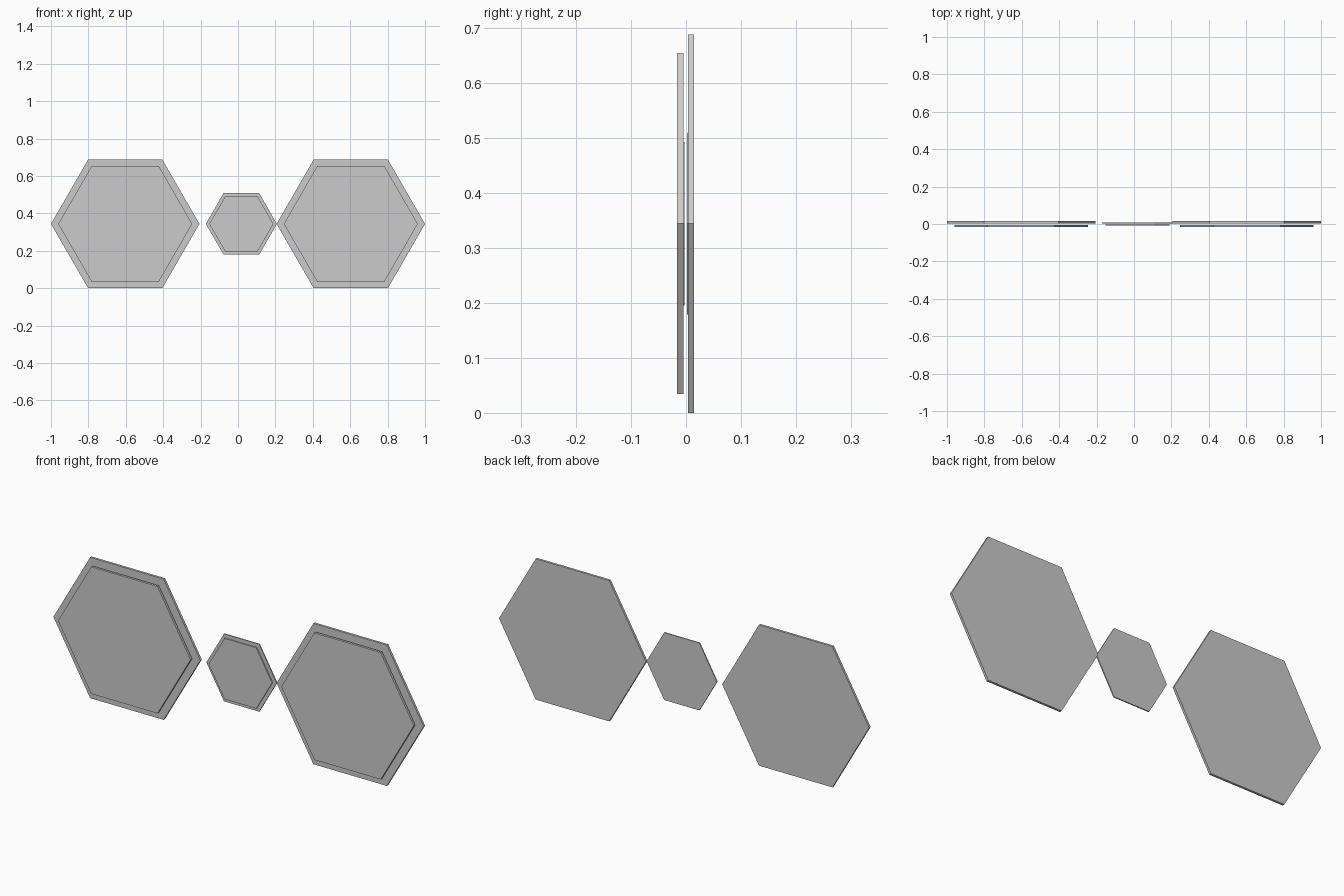
import bpy
import math

if "Cube" in bpy.data.objects:
    bpy.data.objects.remove(bpy.data.objects["Cube"])

CENTRE_Z = 0.344


def hex_plate(name, x, radius, y0, y1):
    """Flat hexagonal slab facing -y, flat edges at top and bottom."""
    bpy.ops.mesh.primitive_cylinder_add(
        vertices=6, radius=radius, depth=y1 - y0,
        location=(x, (y0 + y1) / 2, CENTRE_Z),
        rotation=(math.pi / 2, math.pi / 6 * 0, 0))
    plate = bpy.context.object
    plate.name = name
    # turn the corners so that two of them point along x
    for v in plate.data.vertices:
        a = math.radians(30)
        px, py = v.co.x, v.co.y
        v.co.x = px * math.cos(a) - py * math.sin(a)
        v.co.y = px * math.sin(a) + py * math.cos(a)
    return plate


def panel(name, x, scale):
    """Back plate with a smaller front plate floating just ahead of it."""
    hex_plate(name + "_back_plate", x, 0.397 * scale, 0.0036 * scale, 0.0150 * scale)
    hex_plate(name + "_front_plate", x, 0.358 * scale, -0.0160 * scale, -0.0048 * scale)


# two large panels and the small middle one
panel("left_panel", -0.603, 1.0)
panel("middle_panel", 0.018, 0.479)
panel("right_panel", 0.603, 1.0)
